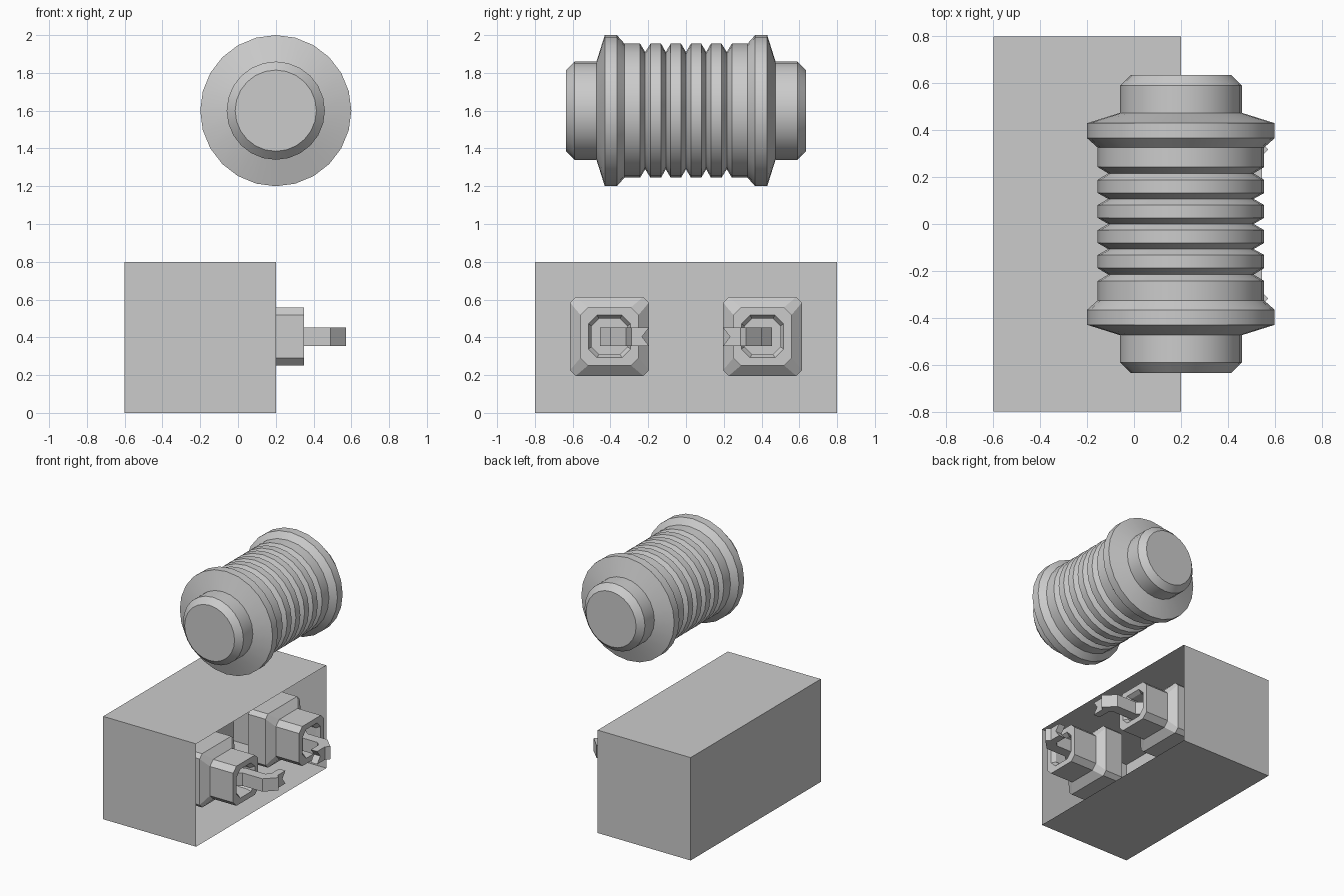
import bpy, bmesh, math
from mathutils import Vector

if "Cube" in bpy.data.objects:
    bpy.data.objects.remove(bpy.data.objects["Cube"])


def finish(name, bm):
    bmesh.ops.recalc_face_normals(bm, faces=bm.faces)
    me = bpy.data.meshes.new(name)
    bm.to_mesh(me)
    bm.free()
    ob = bpy.data.objects.new(name, me)
    bpy.context.collection.objects.link(ob)
    return ob


def loft(name, rings):
    """Bridge successive rings of points and cap both ends."""
    bm = bmesh.new()
    loops = [[bm.verts.new(p) for p in r] for r in rings]
    n = len(loops[0])
    for a, b in zip(loops, loops[1:]):
        for i in range(n):
            j = (i + 1) % n
            bm.faces.new((a[i], a[j], b[j], b[i]))
    bm.faces.new(loops[0])
    bm.faces.new(loops[-1])
    return finish(name, bm)


def octagon(x, cy, cz, h, c):
    """Square of half size h with corners cut by c, facing x."""
    k = h - c
    pts = [(h, -k), (h, k), (k, h), (-k, h), (-h, k), (-h, -k), (-k, -h), (k, -h)]
    return [(x, cy + a, cz + b) for a, b in pts]


# Housing: thin box, open on the +x side
bm = bmesh.new()
bmesh.ops.create_cube(bm, size=1)
for v in bm.verts:
    v.co = Vector((v.co.x * 0.8 - 0.2, v.co.y * 1.6, v.co.z * 0.8 + 0.4))
open_side = [f for f in bm.faces if f.calc_center_median().x > 0.19]
bmesh.ops.delete(bm, geom=open_side, context='FACES_ONLY')
finish("housing", bm)

# Sockets: stepped body with a tapered hole (x, half size, corner cut)
SOCKET = [(-0.05, 0.209, 0.03), (0.10, 0.209, 0.03), (0.15, 0.154, 0.04),
          (0.35, 0.154, 0.04), (0.35, 0.112, 0.045), (0.32, 0.095, 0.04),
          (0.20, 0.095, 0.04)]

# Hook outline in x, y for the -y side: outer edge, then inner edge back
OUTER = [(0.19, -0.455), (0.26, -0.455), (0.32, -0.40), (0.49, -0.40),
         (0.572, -0.318), (0.545, -0.288), (0.545, -0.195)]
INNER = [(0.19, -0.36), (0.24, -0.36), (0.29, -0.32), (0.46, -0.32),
         (0.49, -0.29), (0.49, -0.28), (0.49, -0.195)]


def hook(name, side):
    # Three height levels; the middle of the tip is pulled in as a notch
    bm = bmesh.new()
    grid = []
    last = len(OUTER) - 1
    for z in (0.353, 0.403, 0.453):
        rows = []
        for line in (OUTER, INNER):
            row = []
            for i, (x, y) in enumerate(line):
                if i == last and z == 0.403:
                    y -= 0.038
                row.append(bm.verts.new((x, y * -side, z)))
            rows.append(row)
        grid.append(rows)
    for i in range(last):
        for level in (0, 2):
            o, n = grid[level]
            bm.faces.new((o[i], o[i + 1], n[i + 1], n[i]))
        for k in (0, 1):
            for s in (0, 1):
                a, b = grid[k][s], grid[k + 1][s]
                bm.faces.new((a[i], a[i + 1], b[i + 1], b[i]))
    for k in (0, 1):
        for e in (0, last):
            (a, b), (c, d) = grid[k], grid[k + 1]
            bm.faces.new((a[e], b[e], d[e], c[e]))
    return finish(name, bm)


for side, tag in ((-1, "front"), (1, "rear")):
    loft(tag + "_socket", [octagon(x, 0.405 * side, 0.405, h, c) for x, h, c in SOCKET])
    hook(tag + "_hook", side)

# Ribbed drum: half profile (y, radius) mirrored, revolved about y
HALF = [(0.635, 0.215), (0.59, 0.26), (0.474, 0.26), (0.43, 0.40), (0.366, 0.40),
        (0.326, 0.355), (0.243, 0.355), (0.216, 0.31), (0.188, 0.355),
        (0.132, 0.355), (0.107, 0.31), (0.081, 0.355), (0.026, 0.355)]
profile = HALF + [(0, 0.31)] + [(-y, r) for y, r in reversed(HALF)]
SIDES = 24
angles = [2 * math.pi * i / SIDES for i in range(SIDES)]
drum = loft("ribbed_drum", [[(0.2 + r * math.sin(a), y, 1.6 + r * math.cos(a)) for a in angles]
                            for y, r in profile])
bpy.context.view_layer.objects.active = drum
drum.select_set(True)
bpy.ops.object.shade_smooth_by_angle(angle=math.radians(30))
